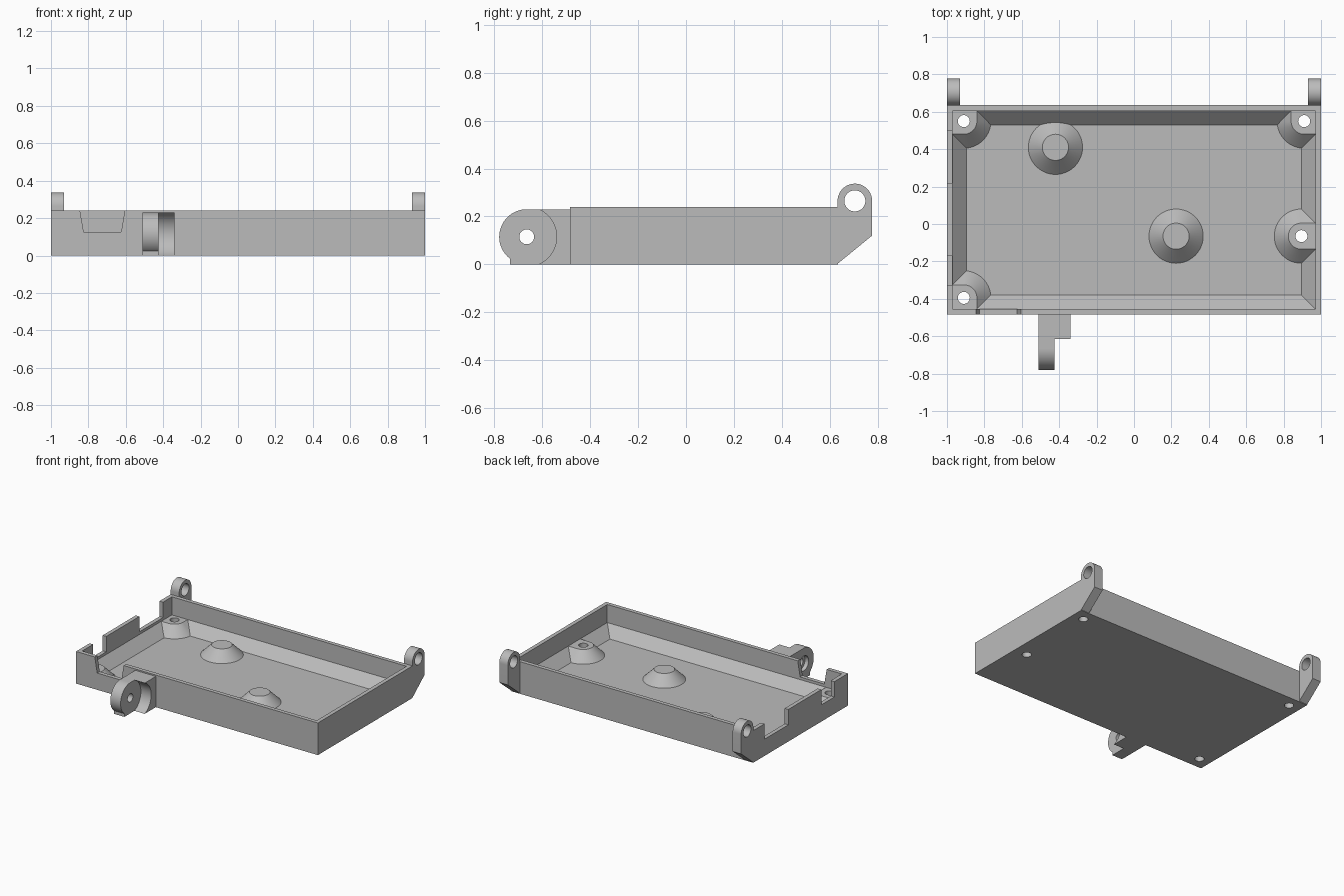
import bpy, bmesh, math
from mathutils import Vector

cube = bpy.data.objects.get("Cube")
if cube:
    bpy.data.objects.remove(cube, do_unlink=True)

grey = bpy.data.materials.new("plain_grey")
grey.use_nodes = True
grey.diffuse_color = (0.5, 0.5, 0.5, 1)
grey.node_tree.nodes["Principled BSDF"].inputs["Base Color"].default_value = (0.5, 0.5, 0.5, 1)


def loft(name, rings):
    """Closed solid skinned through rings of equal point count, capped at both ends."""
    bm = bmesh.new()
    loops = [[bm.verts.new(p) for p in ring] for ring in rings]
    n = len(loops[0])
    for a, b in zip(loops, loops[1:]):
        for i in range(n):
            j = (i + 1) % n
            bm.faces.new((a[i], a[j], b[j], b[i]))
    bm.faces.new(loops[0][::-1])
    bm.faces.new(loops[-1])
    bmesh.ops.recalc_face_normals(bm, faces=bm.faces)
    mesh = bpy.data.meshes.new(name)
    bm.to_mesh(mesh)
    bm.free()
    obj = bpy.data.objects.new(name, mesh)
    obj.data.materials.append(grey)
    bpy.context.collection.objects.link(obj)
    return obj


def arc(cx, cy, r, start, end, steps=24):
    angles = [math.radians(start + (end - start) * i / steps) for i in range(steps + 1)]
    return [(cx + r * math.cos(a), cy + r * math.sin(a)) for a in angles]


def slab_x(name, profile, x0, x1):
    """Side profile of (y, z) points extruded along x."""
    return loft(name, [[(x, y, z) for y, z in profile] for x in (x0, x1)])


def slab_y(name, profile, y0, y1):
    return loft(name, [[(x, y, z) for x, z in profile] for y in (y0, y1)])


def rod_x(y, z, r, x0, x1):
    return slab_x("cutter", arc(y, z, r, 0, 352.5, 47), x0, x1)


def rod_z(x, y, r):
    circle = arc(x, y, r, 0, 348.75, 31)
    return loft("cutter", [[(px, py, z) for px, py in circle] for z in (-0.1, 0.5)])


def cut(obj, *cutters):
    for cutter in cutters:
        cutter.hide_render = True
        mod = obj.modifiers.new("cut", "BOOLEAN")
        mod.operation = "DIFFERENCE"
        mod.solver = "EXACT"
        mod.object = cutter
        bpy.context.view_layer.objects.active = obj
        bpy.ops.object.modifier_apply(modifier=mod.name)
        bpy.data.objects.remove(cutter, do_unlink=True)


def smooth(obj):
    bpy.ops.object.select_all(action="DESELECT")
    obj.select_set(True)
    bpy.context.view_layer.objects.active = obj
    bpy.ops.object.shade_smooth_by_angle(angle=math.radians(25))


# Key sizes
FRONT, BACK, TOP = -0.485, 0.635, 0.24
WALL, FLOOR, LEDGE = 0.03, 0.03, 0.105
SLOPE = LEDGE - FLOOR
POST_R = 0.07


def tray_ring(inset, z):
    x, y0, y1 = 1 - inset, FRONT + inset, BACK - inset
    return [(-x, y0, z), (x, y0, z), (x, y1, z), (-x, y1, z)]


# Tray with sloped inner skirting
tray = loft("tray", [tray_ring(0, 0), tray_ring(0, TOP), tray_ring(WALL, TOP),
                     tray_ring(WALL, LEDGE), tray_ring(WALL + SLOPE, FLOOR)])

# Openings in the side wall and the tapered one in the front wall
for y0, y1 in ((0.22, 0.5), (-0.325, -0.17)):
    opening = [(y0, 0.125), (y1, 0.125), (y1, 0.3), (y0, 0.3)]
    cut(tray, slab_x("cutter", opening, -1.1, -0.965))
taper = [(-0.825, 0.125), (-0.625, 0.125), (-0.595, 0.3), (-0.855, 0.3)]
cut(tray, slab_y("cutter", taper, FRONT - 0.1, FRONT + WALL + 0.005))

# Screw posts blended into the walls
holes = [(-0.91, 0.55), (0.91, 0.55), (-0.91, -0.395), (0.895, -0.065)]


def corner_outline(r):
    d = 0.075
    return [(-d, -d), (r, -d)] + arc(0, 0, r, 0, 90) + [(-d, r)]


def wall_outline(r):
    d = 0.09
    return [(-d, -r)] + arc(0, 0, r, -90, 90) + [(-d, r)]


def post(name, centre, sx, sy, outline):
    extra = 0.01
    rings = [[(centre[0] + sx * u, centre[1] + sy * v, z) for u, v in outline(r)]
             for r, z in ((POST_R + SLOPE + extra, FLOOR - extra), (POST_R, LEDGE))]
    obj = loft(name, rings)
    cut(obj, rod_z(*centre, 0.032))
    smooth(obj)


post("back_right_post", holes[0], 1, -1, corner_outline)
post("back_left_post", holes[1], -1, -1, corner_outline)
post("front_right_post", holes[2], 1, 1, corner_outline)
post("left_wall_post", holes[3], -1, 1, wall_outline)
cut(tray, *[rod_z(x, y, 0.032) for x, y in holes])
smooth(tray)

# Solid support cones on the floor
for name, x, y in (("rear_support", -0.42, 0.41), ("middle_support", 0.225, -0.065)):
    cone = loft(name, [[(px, py, z) for px, py in arc(x, y, r, 0, 352.5, 47)]
                       for r, z in ((POST_R + SLOPE + 0.01, FLOOR - 0.01), (POST_R, LEDGE))])
    smooth(cone)

# Hinge lugs on the back corners
lug_y, lug_z, lug_r = 0.705, 0.265, 0.072
lug = ([(BACK - 0.015, 0.0), (BACK - 0.005, 0.0), (lug_y + lug_r, 0.12)]
       + arc(lug_y, lug_z, lug_r, 0, 180) + [(lug_y - lug_r, TOP - 0.01), (BACK - 0.015, TOP - 0.01)])
for name, x0, x1 in (("right_hinge_lug", -1, -0.93), ("left_hinge_lug", 0.93, 1)):
    obj = slab_x(name, lug, x0, x1)
    cut(obj, rod_x(lug_y, lug_z, 0.044, x0 - 0.1, x1 + 0.1))
    smooth(obj)

# Front latch: round eye with a foot, on an arm
eye_y, eye_z, eye_r = -0.665, 0.115, 0.115
inside = FRONT + 0.015
eye = [(inside, 0.0), (inside, 0.23)] + arc(eye_y, eye_z, eye_r, 90, 270, 32)
latch = slab_x("latch_eye", eye, -0.51, -0.425)
cut(latch, rod_x(eye_y, eye_z, 0.031, -0.7, -0.3), rod_x(eye_y, eye_z, 0.055, -0.7, -0.48))
smooth(latch)
slab_x("latch_foot", [(-0.735, 0.0), (eye_y, 0.0), (eye_y, 0.03), (-0.735, 0.025)], -0.51, -0.425)

# Arm block with a hollow that clears the mating eye
arm = slab_x("latch_arm", [(-0.64, 0.0), (inside, 0.0), (inside, 0.23), (-0.64, 0.23)], -0.43, -0.34)
cut(arm, rod_x(eye_y, eye_z, 0.125, -0.6, -0.2))
smooth(arm)
